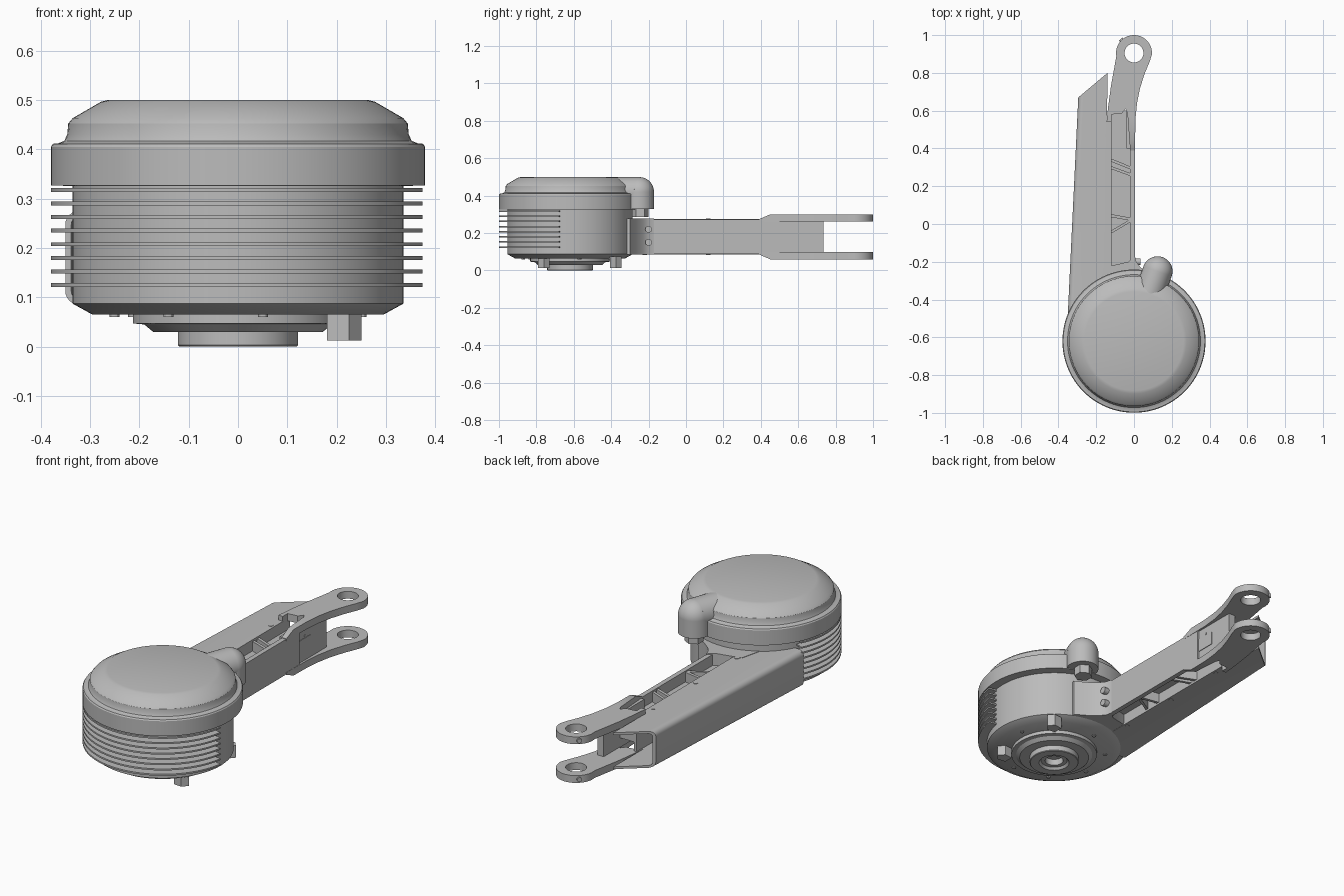
import bpy, bmesh
from math import sin, cos, pi, radians
from mathutils import Vector, Matrix

cube = bpy.data.objects.get("Cube")
if cube:
    bpy.data.objects.remove(cube)

grey = bpy.data.materials.new("machined grey")
grey.use_nodes = True
colour = (0.5, 0.5, 0.5, 1)
grey.diffuse_color = colour
grey.node_tree.nodes["Principled BSDF"].inputs["Base Color"].default_value = colour

HUB = Vector((0, -0.62, 0))


def finish(name, bm, smooth=True):
    bmesh.ops.remove_doubles(bm, verts=bm.verts, dist=0.0001)
    bmesh.ops.recalc_face_normals(bm, faces=bm.faces)
    mesh = bpy.data.meshes.new(name)
    bm.to_mesh(mesh)
    bm.free()
    mesh.materials.append(grey)
    ob = bpy.data.objects.new(name, mesh)
    bpy.context.collection.objects.link(ob)
    if smooth:
        bpy.ops.object.select_all(action='DESELECT')
        ob.select_set(True)
        bpy.context.view_layer.objects.active = ob
        bpy.ops.object.shade_smooth_by_angle(angle=radians(30))
    return ob


def arc(cx, cy, r, a, b, n=24):
    angles = [radians(a + (b - a) * i / n) for i in range(n + 1)]
    return [(cx + r * cos(t), cy + r * sin(t)) for t in angles]


def prism(name, loops, z0, z1, shape=None):
    """Extruded plan outline; further loops become holes."""
    cu = bpy.data.curves.new(name, 'CURVE')
    cu.dimensions, cu.fill_mode, cu.extrude = '2D', 'BOTH', (z1 - z0) / 2
    for loop in loops:
        sp = cu.splines.new('POLY')
        sp.points.add(len(loop) - 1)
        for p, (x, y) in zip(sp.points, loop):
            p.co = (x, y, 0, 1)
        sp.use_cyclic_u = True
    tmp = bpy.data.objects.new(name, cu)
    bpy.context.collection.objects.link(tmp)
    mesh = bpy.data.meshes.new_from_object(tmp.evaluated_get(bpy.context.evaluated_depsgraph_get()))
    bm = bmesh.new()
    bm.from_mesh(mesh)
    bpy.data.objects.remove(tmp)
    bpy.data.meshes.remove(mesh)
    for v in bm.verts:
        v.co.z += (z0 + z1) / 2
        if shape:
            shape(v.co)
    return finish(name, bm)


def block(name, x0, x1, y0, y1, z0, z1):
    return prism(name, [[(x0, y0), (x1, y0), (x1, y1), (x0, y1)]], z0, z1)


def lathe(name, profile, steps=96):
    bm = bmesh.new()
    vs = [bm.verts.new((r, 0, z)) for r, z in profile]
    es = [bm.edges.new(pair) for pair in zip(vs, vs[1:])]
    bmesh.ops.spin(bm, geom=vs + es, cent=(0, 0, 0), axis=(0, 0, 1), angle=2 * pi, steps=steps)
    bmesh.ops.translate(bm, verts=bm.verts, vec=HUB)
    return finish(name, bm)


def rod(name, a, b, r, sides=32):
    a, b = Vector(a), Vector(b)
    bm = bmesh.new()
    turn = (b - a).to_track_quat('Z', 'Y').to_matrix().to_4x4()
    bmesh.ops.create_cone(bm, cap_ends=True, segments=sides, radius1=r, radius2=r, depth=(b - a).length,
                          matrix=Matrix.Translation((a + b) / 2) @ turn)
    return finish(name, bm)


# Motor housing: lid, drum and stepped underside
lathe("motor_lid", [(0, 0.5), (0.262, 0.5), (0.278, 0.496), (0.335, 0.463), (0.344, 0.452),
                    (0.346, 0.43), (0.352, 0.417), (0.364, 0.412), (0.375, 0.411), (0.379, 0.405),
                    (0.379, 0.327), (0.33, 0.325)])
lathe("motor_drum", [(0.335, 0.327), (0.335, 0.087), (0.295, 0.065), (0, 0.065)])
lathe("bearing_cap", [(0.213, 0.066), (0.213, 0.047), (0.19, 0.045), (0.172, 0.03), (0.12, 0.03)])
lathe("axle_hub", [(0.122, 0.035), (0.122, 0.003), (0.119, 0), (0.075, 0), (0.065, 0.012),
                   (0.045, 0.012), (0.045, 0.045), (0, 0.045)])
for i in range(8):
    a = pi / 4 * i + 0.2
    p = HUB + Vector((0.255 * cos(a), 0.255 * sin(a), 0))
    rod("cap_screw", p + Vector((0, 0, 0.06)), p + Vector((0, 0, 0.07)), 0.01, 12)

# Cooling fins wrap round the front
for i in range(8):
    z = 0.125 + 0.0275 * i
    ring = arc(0, -0.62, 0.379, 155, 351, 64) + arc(0, -0.62, 0.325, 351, 155, 64)
    prism("cooling_fin", [ring], z - 0.004, z + 0.004)

# Underside lugs
for y in (-0.375, -0.76):
    prism("underside_lug", [[(0.18, y - 0.025), (0.225, y - 0.03), (0.25, y), (0.225, y + 0.03),
                             (0.18, y + 0.025)]], 0.012, 0.075)

# Cable elbow: upright and radial tubes joined by a ball
bend = Vector((0.125, -0.25, 0.42))
rod("elbow_upright", bend - Vector((0, 0, 0.09)), bend, 0.079, 48)
rod("elbow_inlet", bend, (0.07, -0.4, 0.42), 0.079, 48)
bm = bmesh.new()
bmesh.ops.create_uvsphere(bm, u_segments=48, v_segments=24, radius=0.079, matrix=Matrix.Translation(bend))
finish("elbow_ball", bm)
rod("cable_nut", (0.125, -0.245, 0.285), (0.125, -0.245, 0.335), 0.045, 6)

# Arm core: side walls, recessed floor and slanting ribs
block("arm_right_wall", -0.02, 0.005, -0.3, 0.5, 0.088, 0.272)
block("arm_left_wall", -0.135, -0.12, -0.3, 0.6, 0.09, 0.27)
block("arm_floor", -0.13, 0, -0.3, 0.6, 0.145, 0.215)
for y0, y1 in ((-0.045, 0.02), (0.045, 0.025), (0.30, 0.26), (0.34, 0.295)):
    prism("arm_rib", [[(-0.125, y0 - 0.008), (-0.015, y1 - 0.008), (-0.015, y1 + 0.008),
                       (-0.125, y0 + 0.008)]], 0.095, 0.265)
block("fork_web", -0.04, -0.003, 0.4, 0.735, 0.095, 0.27)
prism("arm_root", [[(-0.16, -0.23), (-0.03, -0.2), (0.005, -0.17), (0.012, -0.2), (0.035, -0.23),
                    (0.08, -0.265), (0.14, -0.3), (0.12, -0.4), (-0.2, -0.4)]], 0.086, 0.277)
for z in (0.15, 0.22):
    rod("clamp_bolt", (0, -0.2, z), (0.035, -0.2, z), 0.018, 20)
    rod("web_pin", (-0.01, 0.555, z + 0.005), (0.0, 0.555, z + 0.005), 0.006, 12)

# Open channel guard on the outer side of the arm
T, R = 0.012, 0.028


def channel(x_out, x_in, end):
    """Section points (x, y, z) of the rounded channel, outside then inside."""
    pts = []
    for inset in (0, T):
        r = R - inset
        side = [(x_in, 0.275 - inset)]
        for cz, a in ((0.275 - R, 90), (0.085 + R, 180)):
            side += arc(x_out + R, cz, r, a, a + 90, 6)
        side.append((x_in, 0.085 + inset))
        pts += side if inset == 0 else side[::-1]
    return [(x, end(x), z) for x, z in pts]


bm = bmesh.new()
near = [bm.verts.new(p) for p in channel(-0.35, -0.155, lambda x: -0.47)]
far = [bm.verts.new(p) for p in channel(-0.295, -0.14, lambda x: 0.67 + (x + 0.295) * 0.84)]
n = len(near)
for i in range(n):
    j = (i + 1) % n
    bm.faces.new((near[i], near[j], far[j], far[i]))
for ring in (near, far):
    for i in range(n // 2 - 1):
        bm.faces.new((ring[i], ring[i + 1], ring[n - 2 - i], ring[n - 1 - i]))
finish("arm_guard", bm)

# Guard lips and their screws, above and below
for z0, z1, out in ((0.263, 0.275, 0.277), (0.085, 0.097, 0.083)):
    prism("guard_lip", [[(-0.17, -0.35), (-0.118, -0.35), (-0.118, 0.54), (-0.17, 0.54)]], z0, z1)
    for y in (-0.22, 0.12, 0.47):
        rod("guard_screw", (-0.14, y, (z0 + z1) / 2), (-0.14, y, out), 0.012, 16)

# Fork plates: rounded eye, curved neck and a ramp back down to the arm
neck = [(0.008, 0.56), (0.016, 0.64), (0.032, 0.72), (0.058, 0.8), (0.083, 0.86)]
eye = arc(0, 0.905, 0.095, -5, 190, 40)
back = [(-0.104, 0.83), (-0.122, 0.73), (-0.137, 0.62), (-0.145, 0.54), (-0.12, 0.54), (-0.12, 0.58),
        (-0.065, 0.585), (-0.045, 0.61), (-0.035, 0.59), (-0.025, 0.45), (-0.02, 0.39)]
outline = [(0.006, 0.39), (0.006, 0.45)] + neck + eye + back


def ramp(top):
    def shape(co):
        if co.y < 0.42:
            co.z = min(co.z, 0.274) if top else max(co.z, 0.086)
    return shape


for name, z0, z1 in (("upper_fork", 0.262, 0.3), ("lower_fork", 0.06, 0.098)):
    prism(name, [outline, arc(0, 0.905, 0.05, 0, 351, 39)], z0, z1, ramp(z0 > 0.2))
    z = (z0 + z1) / 2
    rod("pinch_bolt", (-0.05, 0.96, z), (-0.071, 0.979, z), 0.012, 16)
